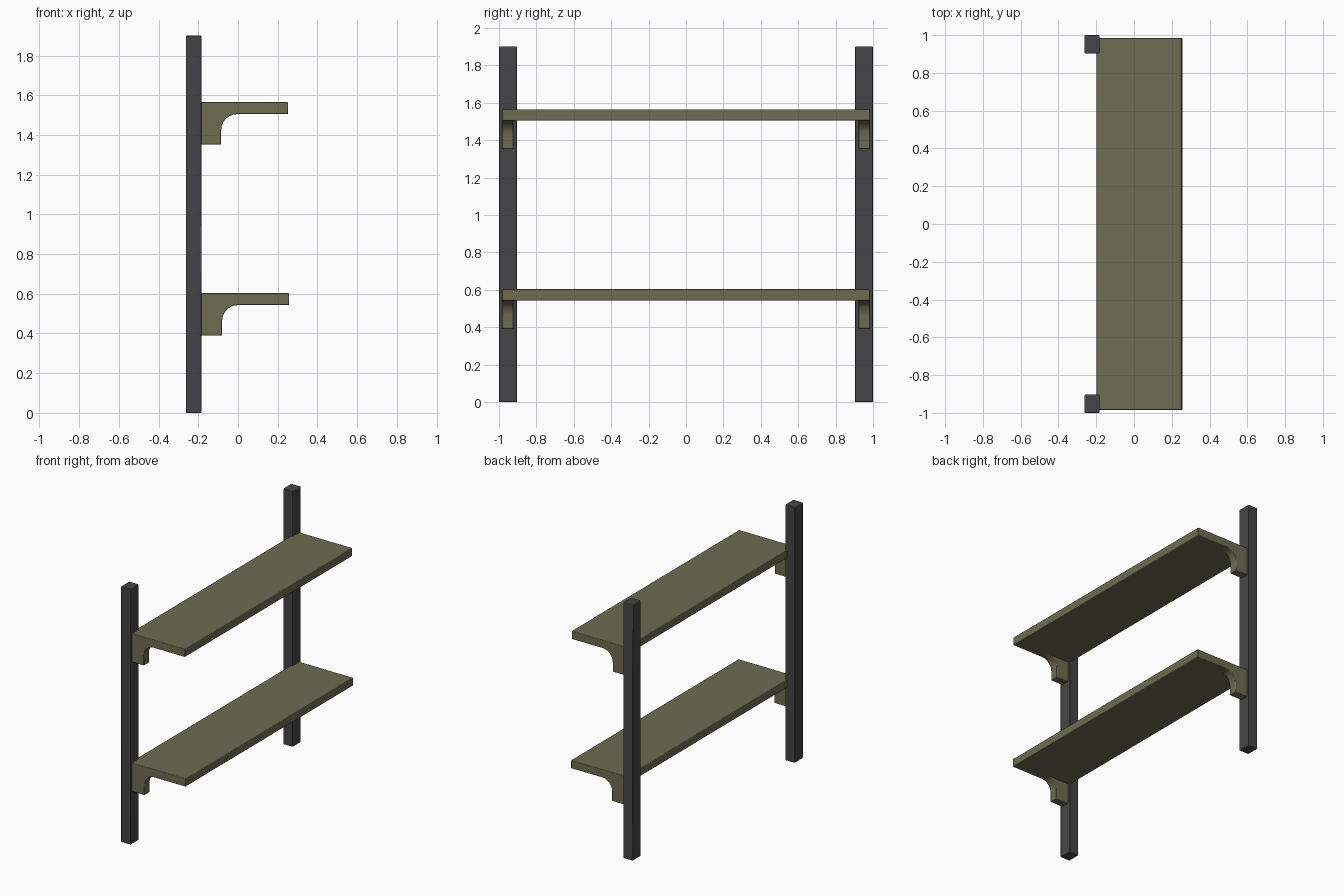
import bpy, bmesh
from math import pi, cos, sin

if "Cube" in bpy.data.objects:
    bpy.data.objects.remove(bpy.data.objects["Cube"])


def material(name, color):
    m = bpy.data.materials.new(name)
    m.diffuse_color = color
    m.use_nodes = True
    m.node_tree.nodes["Principled BSDF"].inputs["Base Color"].default_value = m.diffuse_color
    return m


olive = material("olive_wood", (0.155, 0.15, 0.085, 1))
dark = material("dark_metal", (0.06, 0.06, 0.063, 1))


def extrude_y(name, profile, y0, y1, mat):
    """Extrude an x-z profile from y0 to y1 and soften its edges."""
    bm = bmesh.new()
    face = bm.faces.new([bm.verts.new((x, y0, z)) for x, z in profile])
    res = bmesh.ops.extrude_face_region(bm, geom=[face])
    moved = [v for v in res["geom"] if isinstance(v, bmesh.types.BMVert)]
    bmesh.ops.translate(bm, verts=moved, vec=(0, y1 - y0, 0))
    bmesh.ops.recalc_face_normals(bm, faces=bm.faces)
    mesh = bpy.data.meshes.new(name)
    bm.to_mesh(mesh)
    bm.free()
    mesh.materials.append(mat)
    ob = bpy.data.objects.new(name, mesh)
    bpy.context.collection.objects.link(ob)
    bev = ob.modifiers.new("soft_edges", "BEVEL")
    bev.width = 0.004
    bev.segments = 2
    bev.limit_method = 'ANGLE'
    bev.angle_limit = pi / 4
    bpy.ops.object.select_all(action='DESELECT')
    bpy.context.view_layer.objects.active = ob
    ob.select_set(True)
    bpy.ops.object.shade_smooth_by_angle(angle=pi / 6)
    return ob


def rect(x0, x1, z0, z1):
    return [(x0, z0), (x1, z0), (x1, z1), (x0, z1)]


# Bracket side: block with a concave quarter-round up to the board
def bracket_profile(front, base, under):
    r = 0.08
    cx, cz = front + r, under - r
    arc = [(cx + r * cos(pi - i * pi / 12), cz + r * sin(pi - i * pi / 12))
           for i in range(7)]
    top = under + 0.02
    return [(-0.198, base), (front, base)] + arc + [(cx, top), (-0.198, top)]


# Two upright posts
for side, y0, y1 in (("left", -1.0, -0.903), ("right", 0.903, 1.0)):
    extrude_y(side + "_post", rect(-0.262, -0.183, 0, 1.9), y0, y1, dark)

# Two shelves, each a board on a pair of brackets
for level, top, front in (("upper", 1.565, 0.252), ("lower", 0.603, 0.257)):
    under = top - 0.06
    extrude_y(level + "_shelf", rect(-0.198, front, under, top), -0.984, 0.984, olive)
    for side, y0, y1 in (("left", -0.984, -0.922), ("right", 0.922, 0.984)):
        extrude_y(f"{level}_{side}_bracket",
                  bracket_profile(front - 0.337, top - 0.213, under), y0, y1, olive)
